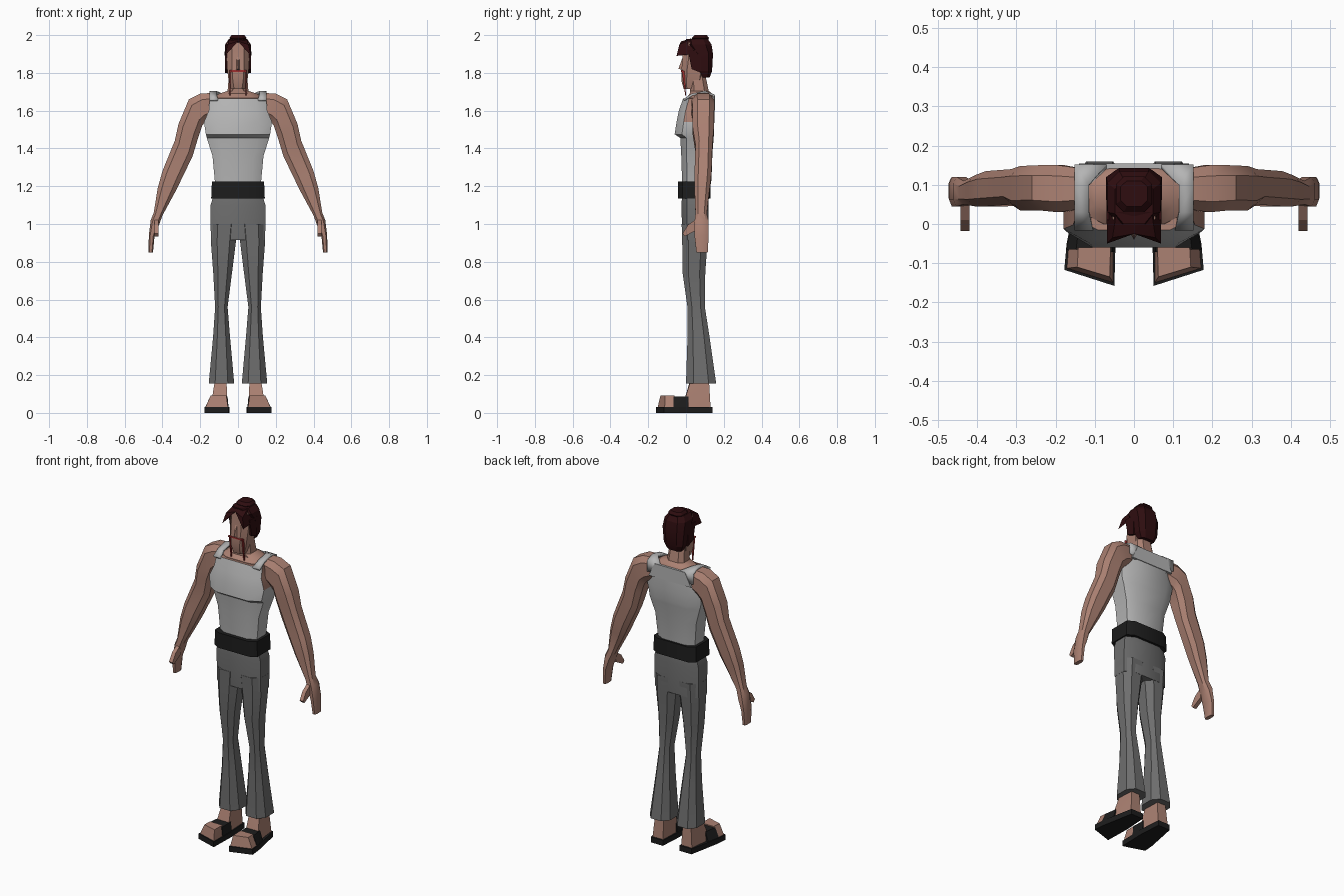
import bpy, bmesh, math
from mathutils import Vector

if "Cube" in bpy.data.objects:
    bpy.data.objects.remove(bpy.data.objects["Cube"])


def material(name, rgb):
    m = bpy.data.materials.new(name)
    m.use_nodes = True
    m.diffuse_color = (*rgb, 1)
    m.node_tree.nodes["Principled BSDF"].inputs["Base Color"].default_value = (*rgb, 1)
    return m


SKIN = material("skin", (0.41, 0.22, 0.17))
TOP = material("light grey cloth", (0.46, 0.46, 0.46))
CLOTH = material("trouser grey", (0.155, 0.155, 0.155))
BLACK = material("black leather", (0.012, 0.012, 0.012))
HAIR = material("dark red hair", (0.028, 0.004, 0.005))
RED = material("red moustache", (0.35, 0.03, 0.03))


def finish(name, bm, mats, mirror=False, angle=35):
    bmesh.ops.recalc_face_normals(bm, faces=bm.faces)
    me = bpy.data.meshes.new(name)
    bm.to_mesh(me)
    bm.free()
    ob = bpy.data.objects.new(name, me)
    bpy.context.collection.objects.link(ob)
    for m in mats:
        me.materials.append(m)
    if mirror:
        ob.modifiers.new("Mirror", 'MIRROR')
    bpy.ops.object.select_all(action='DESELECT')
    bpy.context.view_layer.objects.active = ob
    ob.select_set(True)
    bpy.ops.object.shade_smooth_by_angle(angle=math.radians(angle))
    return ob


def loft(name, sections, mats, mirror=False, cut=0.55, rule=None, angle=35):
    """Skin octagonal rings: (x, z) of one side, (x, z) of the other, y front, y back."""
    bm = bmesh.new()
    ring = [(1, -cut), (1, cut), (cut, 1), (-cut, 1), (-1, cut), (-1, -cut), (-cut, -1), (cut, -1)]
    rings = []
    for (ax, az), (bx, bz), y0, y1 in sections:
        rings.append([bm.verts.new(((ax + bx) / 2 + u * (ax - bx) / 2,
                                    (y0 + y1) / 2 + v * (y1 - y0) / 2,
                                    (az + bz) / 2 + u * (az - bz) / 2)) for u, v in ring])
    for lo, hi in zip(rings, rings[1:]):
        for i in range(8):
            j = (i + 1) % 8
            bm.faces.new((lo[i], lo[j], hi[j], hi[i]))
    bm.faces.new(rings[0])
    bm.faces.new(rings[-1])
    bmesh.ops.recalc_face_normals(bm, faces=bm.faces)
    if rule:
        for f in bm.faces:
            f.material_index = rule(f)
    return finish(name, bm, mats, mirror, angle)


def column(name, rows, mats, **kw):
    """Loft symmetric about x = 0 from rows of (z, half width, y front, y back)."""
    return loft(name, [((w, z), (-w, z), a, b) for z, w, a, b in rows], mats, **kw)


def hull(name, points, mat, mirror=True):
    bm = bmesh.new()
    for p in points:
        bm.verts.new(p)
    res = bmesh.ops.convex_hull(bm, input=bm.verts)
    bmesh.ops.delete(bm, geom=[v for v in res["geom_interior"] if isinstance(v, bmesh.types.BMVert)],
                     context='VERTS')
    bmesh.ops.dissolve_limit(bm, angle_limit=0.02, verts=bm.verts, edges=bm.edges)
    return finish(name, bm, [mat], mirror, 20)


def slab(name, low, z0, high, z1, mat):
    hull(name, [(x, y, z0) for x, y in low] + [(x, y, z1) for x, y in high], mat)


# Tank top, with bare sides above the armpits
column("tank_top", [(1.2, .12, -.02, .115), (1.36, .135, -.025, .125), (1.455, .165, -.03, .14),
                    (1.475, .17, -.06, .143), (1.54, .18, -.05, .148), (1.6, .155, -.038, .15),
                    (1.665, .15, -.015, .15)], [TOP, SKIN], cut=.62,
       rule=lambda f: int(f.calc_center_median().z > 1.54
                          and (abs(f.normal.x) > .75 or f.normal.z > .9)))
# Trapezius and neck
column("upper_chest", [(1.62, .145, -.005, .145), (1.668, .14, 0, .145), (1.69, .1, .02, .138),
                       (1.705, .055, .02, .12), (1.8, .047, .02, .1)], [SKIN])
# Shoulder straps and raised back panel
strap = [(-.016, 1.66, .105), (.03, 1.69, .115), (.1, 1.705, .115), (.152, 1.685, .07), (.152, 1.62, .07)]
bm = bmesh.new()
rows = [[bm.verts.new((x, y, z)) for x in (inner, .152)] for y, z, inner in strap]
for a, b in zip(rows, rows[1:]):
    bm.faces.new((a[0], a[1], b[1], b[0]))
straps = finish("shoulder_straps", bm, [TOP], True)
straps.modifiers.new("Thickness", 'SOLIDIFY').thickness = .012
hull("back_panel", [(x, y, z) for x, z in ((-.14, 1.6), (.14, 1.6), (-.1, 1.68), (.1, 1.68))
                    for y in (.14, .154)], TOP, False)

# Belt and trousers
column("belt", [(1.135, .142, -.043, .13), (1.225, .138, -.043, .128)], [BLACK], cut=.72)
column("hips", [(.915, .144, -.018, .115), (1.1, .145, -.025, .12), (1.15, .13, -.02, .115)],
       [CLOTH], cut=.6)
loft("trouser_legs", [((.145, 1), (.0, 1), -.023, .118), ((.143, .9), (.012, .9), -.02, .113),
                      ((.131, .74), (.032, .74), -.018, .102), ((.121, .56), (.055, .56), .008, .1),
                      ((.132, .4), (.042, .4), .008, .125), ((.155, .155), (.02, .155), 0, .16)],
     [CLOTH], True, cut=.5)

# Arms running down to the fingertips
loft("arms", [((.12, 1.695), (.13, 1.57), .04, .14), ((.2, 1.69), (.17, 1.545), .03, .15),
              ((.26, 1.66), (.19, 1.52), .035, .15), ((.315, 1.53), (.21, 1.46), .035, .148),
              ((.335, 1.44), (.24, 1.36), .05, .14), ((.4, 1.28), (.305, 1.225), .045, .135),
              ((.425, 1.19), (.335, 1.165), .045, .125), ((.446, 1.06), (.4, 1.045), .05, .11),
              ((.462, 1.02), (.42, .99), .045, .12), ((.472, .94), (.442, .935), .045, .12),
              ((.474, .85), (.45, .85), .055, .115)], [SKIN], True)
hull("thumbs", [(x, y, z) for y, z in ((.06, 1.03), (.06, .97), (.01, .995), (-.005, .935), (-.018, .95))
                for x in (.42, .443)], SKIN)

# Feet and sandals
slab("ankles", [(.055, -.02), (.145, -.02), (.13, .13), (.06, .13)], .03,
     [(.062, .03), (.118, .035), (.115, .12), (.065, .12)], .2, SKIN)
slab("toes", [(.053, -.15), (.172, -.113), (.168, -.06), (.053, -.06)], .03,
     [(.062, -.135), (.145, -.11), (.142, -.06), (.06, -.06)], .092, SKIN)
slab("sandal_straps", [(.05, -.072), (.174, -.065), (.156, .012), (.05, .012)], .028,
     [(.055, -.072), (.148, -.065), (.138, .012), (.055, .012)], .086, BLACK)
sole = [(.05, -.158), (.178, -.117), (.172, -.05), (.135, .14), (.055, .14), (.046, 0)]
slab("sandal_soles", sole, 0, sole, .032, BLACK)

# Head
column("head", [(1.715, .038, -.012, .06), (1.76, .05, -.025, .1), (1.82, .057, -.024, .11),
                (1.87, .06, -.018, .12), (1.96, .055, -.015, .115)], [SKIN])
hull("nose", [(-.012, -.02, 1.815), (.012, -.02, 1.815), (0, -.04, 1.822),
              (-.006, -.015, 1.89), (.006, -.015, 1.89)], SKIN, False)
hull("ears", [(.055, .04, 1.88), (.066, .055, 1.88), (.066, .055, 1.83), (.055, .04, 1.82),
              (.05, .065, 1.85)], SKIN)

# Moustache with long drooping ends
hull("moustache_bar", [(x, y, z) for x in (-.046, .046) for y in (-.027, -.015)
                       for z in (1.806, 1.814)], RED, False)
hull("moustache_ends", [(x, y, z) for y, z in ((-.022, 1.81), (-.008, 1.81), (-.004, 1.68), (0, 1.68))
                        for x in (.039, .046)], RED)

# Hair: back shell, crown, parted fringe, sideburns and top knot
column("hair_back", [(1.775, .045, .075, .125), (1.81, .062, .06, .138), (1.9, .071, .04, .143),
                     (1.95, .068, 0, .135), (1.98, .048, 0, .115)], [HAIR], angle=20)
hull("fringe", [(0, -.025, 1.967), (0, .03, 1.983), (.045, .03, 1.98), (.07, .04, 1.9),
                (.069, -.05, 1.89), (.055, -.035, 1.95)], HAIR)
hull("sideburns", [(x, y, z) for y, z in ((.01, 1.92), (.08, 1.92), (.03, 1.82), (.08, 1.8))
                   for x in (.055, .07)], HAIR)
column("top_knot", [(1.965, .03, .04, .11), (1.985, .046, .03, .122), (2.0, .034, .045, .11)],
       [HAIR], angle=20)
